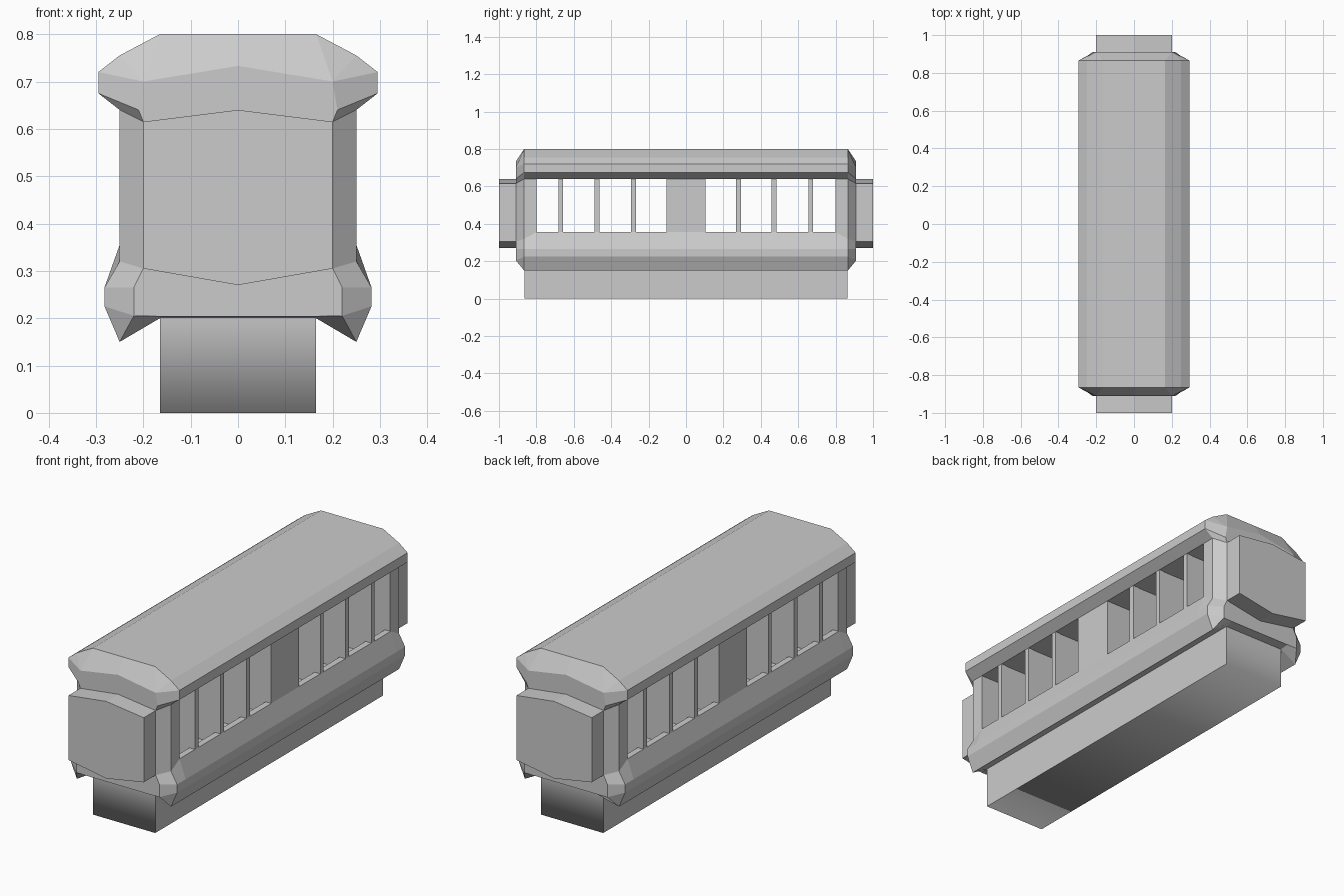
import bpy
import bmesh

cube = bpy.data.objects.get("Cube")
if cube:
    bpy.data.objects.remove(cube, do_unlink=True)

grey = bpy.data.materials.new("plain grey")
grey.use_nodes = True
COLOUR = (0.6, 0.6, 0.6, 1)
grey.diffuse_color = COLOUR
grey.node_tree.nodes["Principled BSDF"].inputs["Base Color"].default_value = COLOUR


def finish(name, bm):
    bmesh.ops.recalc_face_normals(bm, faces=bm.faces[:])
    mesh = bpy.data.meshes.new(name)
    bm.to_mesh(mesh)
    bm.free()
    mesh.materials.append(grey)
    obj = bpy.data.objects.new(name, mesh)
    bpy.context.collection.objects.link(obj)
    return obj


def box(name, x, y, z):
    """Box from (low, high) pairs on each axis."""
    bm = bmesh.new()
    bmesh.ops.create_cube(bm, size=1)
    for v in bm.verts:
        v.co = [lo + (hi - lo) * (c + 0.5) for c, (lo, hi) in zip(v.co, (x, y, z))]
    return finish(name, bm)


WALL, INNER = 0.25, 0.22
SILL, HEAD, FLOOR = 0.355, 0.64, 0.3
BAY, SHOULDER, END = 0.8, 0.865, 0.91

# Half cross-sections, from roof centre down to the underside
roof = [(0, 0.8), (0.165, 0.8), (WALL, 0.755), (0.295, 0.72), (0.295, 0.675), (WALL, HEAD)]
skirt = [(0.282, 0.265), (0.282, 0.225), (WALL, 0.15), (0.165, 0.2), (0, 0.2)]
middle = roof + [(WALL, SILL)] + skirt
shoulder = roof + [(WALL, 0.32)] + skirt
end = [(0, 0.733)] + [(0.2, 0.7)] * 3 + [(0.21, 0.64), (0.2, 0.615), (0.2, 0.305),
       (0.22, 0.265), (0.22, 0.205), (0.22, 0.205), (0.165, 0.204), (0, 0.204)]
HEAD_INDEX = len(roof) - 1

# Body shell: lofted sections with the window band left open
bm = bmesh.new()
sections = [(-END, end), (-SHOULDER, shoulder), (-BAY, middle),
            (BAY, middle), (SHOULDER, shoulder), (END, end)]
for side in (-1, 1):
    rings = [[bm.verts.new((side * x, y, z)) for x, z in pts] for y, pts in sections]
    for i, (a, b) in enumerate(zip(rings, rings[1:])):
        for k in range(len(a) - 1):
            if i == 2 and k == HEAD_INDEX:
                continue
            bm.faces.new((a[k], a[k + 1], b[k + 1], b[k]))
    for ring in (rings[0], rings[-1]):
        bm.faces.new([ring[0]] + ring[3:9] + ring[10:])
bmesh.ops.remove_doubles(bm, verts=bm.verts[:], dist=0.0005)
bmesh.ops.dissolve_degenerate(bm, edges=bm.edges[:], dist=0.0005)
finish("body_shell", bm)

# Gangway boxes at both ends, with peaked top and bottom
outline = [(-0.2, 0.305), (0, 0.27), (0.2, 0.305), (0.2, 0.615), (0, 0.64), (-0.2, 0.615)]
for label, s in (("front", -1), ("back", 1)):
    bm = bmesh.new()
    near, far = [[bm.verts.new((x, s * y, z)) for x, z in outline] for y in (END - 0.01, 1)]
    bm.faces.new(near)
    bm.faces.new(far)
    for k in range(len(outline)):
        j = (k + 1) % len(outline)
        bm.faces.new((near[k], near[j], far[j], far[k]))
    finish(label + "_gangway", bm)

# Underframe, shaded softly over its lower end edges
under = box("underframe", (-0.165, 0.165), (-SHOULDER + 0.002, SHOULDER - 0.002), (0, 0.21))
mesh = under.data
mesh.shade_smooth()
for e in mesh.edges:
    a, b = (mesh.vertices[i].co for i in e.vertices)
    lower_end = a.z < 0.01 and b.z < 0.01 and abs(a.y - b.y) < 0.01
    e.use_edge_sharp = not lower_end

# Interior floor, ceiling, solid centre section and end bulkheads
box("floor", (-INNER, INNER), (-BAY, BAY), (FLOOR - 0.02, FLOOR))
box("ceiling", (-WALL, WALL), (-BAY, BAY), (HEAD, HEAD + 0.01))
box("centre_section", (-WALL, WALL), (-0.105, 0.105), (FLOOR, HEAD))
for label, s in (("front", -1), ("back", 1)):
    y = sorted((s * BAY, s * (SHOULDER - 0.005)))
    box(label + "_bulkhead", (-WALL + 0.002, WALL - 0.002), y, (FLOOR, HEAD))

# Window sills and pillars on both sides, with partitions between the pillars
for label, s in (("right", -1), ("left", 1)):
    wall = sorted((s * INNER, s * WALL))
    box(label + "_sill", wall, (-BAY, BAY), (FLOOR - 0.02, SILL))
for n, y in enumerate((-0.67, -0.475, -0.28, 0.28, 0.47, 0.667), 1):
    box(f"partition_{n}", (-INNER, INNER), (y - 0.01, y + 0.01), (FLOOR, HEAD))
    for label, s in (("right", -1), ("left", 1)):
        wall = sorted((s * INNER, s * WALL))
        box(f"{label}_pillar_{n}", wall, (y - 0.013, y + 0.013), (SILL, HEAD))
